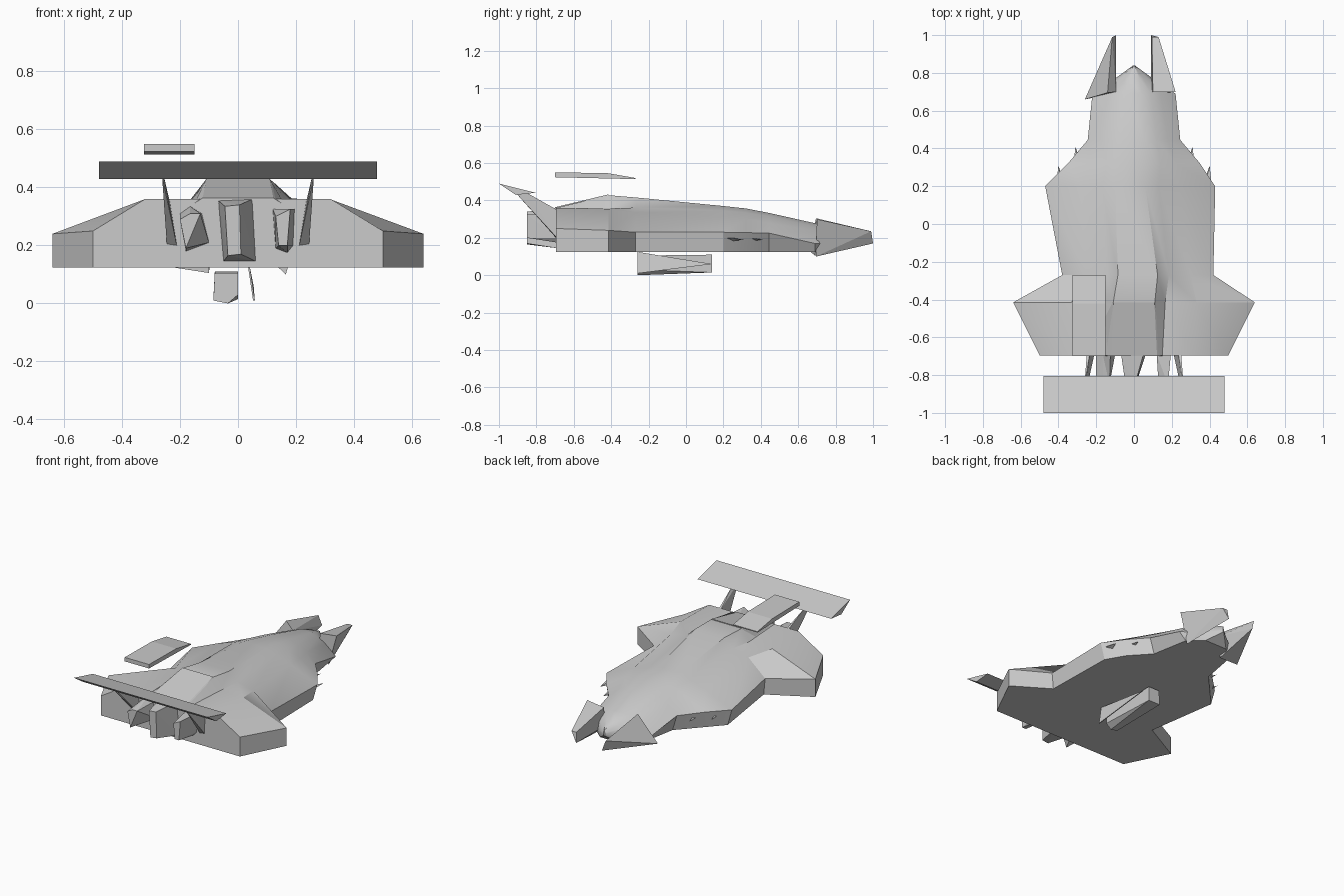
import bpy, bmesh
from math import radians


def finish(name, bm, smooth=0):
    bmesh.ops.recalc_face_normals(bm, faces=bm.faces[:])
    me = bpy.data.meshes.new(name)
    bm.to_mesh(me)
    bm.free()
    ob = bpy.data.objects.new(name, me)
    bpy.context.collection.objects.link(ob)
    if smooth:
        bpy.ops.object.select_all(action='DESELECT')
        ob.select_set(True)
        bpy.context.view_layer.objects.active = ob
        bpy.ops.object.shade_smooth_by_angle(angle=radians(smooth))
    return ob


def solid(name, pts):
    """Faceted convex block around a few corner points."""
    bm = bmesh.new()
    for p in pts:
        bm.verts.new(p)
    r = bmesh.ops.convex_hull(bm, input=bm.verts[:])
    junk = [v for v in r['geom_interior'] if isinstance(v, bmesh.types.BMVert)]
    if junk:
        bmesh.ops.delete(bm, geom=junk, context='VERTS')
    bmesh.ops.dissolve_limit(bm, angle_limit=0.01, verts=bm.verts[:], edges=bm.edges[:])
    return finish(name, bm)


def slab(name, profile, x0, x1):
    """Side profile in (y, z) stretched from x0 to x1."""
    return solid(name, [(x, y, z) for x in (x0, x1) for y, z in profile])


def loft(name, rings, smooth):
    bm = bmesh.new()
    rows = [[bm.verts.new(p) for p in ring] for ring in rings]
    n = len(rows[0])
    for a, b in zip(rows, rows[1:]):
        for i in range(n):
            j = (i + 1) % n
            bm.faces.new((a[i], a[j], b[j], b[i]))
    bm.faces.new(rows[0])
    bm.faces.new(rows[-1][::-1])
    bmesh.ops.remove_doubles(bm, verts=bm.verts[:], dist=0.001)
    return finish(name, bm, smooth)


# Hull: y, side shift, bottom width, then belt, shoulder, spine foot and ridge as width, z
stations = [
    (-0.695, 0.0, 0.50, 0.50, 0.25, 0.32, 0.360, 0.15, 0.360, 0.12, 0.360),
    (-0.415, 0.0, 0.64, 0.64, 0.24, 0.33, 0.355, 0.165, 0.357, 0.11, 0.428),
    (-0.27, 0.02, 0.39, 0.40, 0.23, 0.28, 0.335, 0.165, 0.362, 0.105, 0.416),
    (0.20, -0.02, 0.42, 0.45, 0.23, 0.26, 0.310, 0.15, 0.345, 0.08, 0.370),
    (0.32, 0.0, 0.33, 0.35, 0.228, 0.22, 0.300, 0.14, 0.335, 0.07, 0.357),
    (0.445, 0.0, 0.215, 0.245, 0.225, 0.18, 0.280, 0.12, 0.315, 0.06, 0.333),
    (0.69, 0.0, 0.17, 0.22, 0.17, 0.14, 0.235, 0.09, 0.260, 0.04, 0.278),
    (0.77, 0.0, 0.08, 0.10, 0.17, 0.075, 0.220, 0.05, 0.235, 0.03, 0.250),
    (0.84, 0.0, 0.004, 0.004, 0.19, 0.004, 0.200, 0.003, 0.21, 0.002, 0.220),
]
rings = []
for y, dx, lw, bw, bz, sw, sz, fw, fz, rw, rz in stations:
    half = [(lw, 0.124 if y < 0.8 else 0.18), (bw, bz), (sw, sz), (fw, fz), (rw, rz)]
    rings.append([(dx + w, y, z) for w, z in half]
                 + [(dx - w, y, z) for w, z in reversed(half)])
loft("hull", rings, 30)

# Raised ramp leading up to the spine
solid("canopy_ramp", [(s * x, y, z) for s in (-1, 1) for x, y, z in
      ((0.15, -0.70, 0.345), (0.122, -0.70, 0.364), (0.165, -0.415, 0.345),
       (0.108, -0.415, 0.432))])

# Wide spoiler and its two struts
slab("spoiler", [(-1.0, 0.49), (-0.805, 0.441), (-0.91, 0.43)], -0.48, 0.48)
for s, n in ((-1, "left"), (1, "right")):
    solid("spoiler_strut_" + n, [
        (s * 0.262, -0.91, 0.44), (s * 0.256, -0.90, 0.44), (s * 0.262, -0.85, 0.44),
        (s * 0.21, -0.69, 0.195), (s * 0.245, -0.69, 0.20), (s * 0.25, -0.69, 0.35),
        (s * 0.235, -0.69, 0.35)])

# Three tapered engine pods
pods = {
    "engine_left": ([(-0.20, 0.29), (-0.165, 0.31), (-0.13, 0.31), (-0.18, 0.19)],
                    [(-0.20, 0.31), (-0.165, 0.335), (-0.125, 0.31), (-0.10, 0.21),
                     (-0.18, 0.18)]),
    "engine_middle": ([(-0.045, 0.335), (0.005, 0.34), (0.01, 0.17), (-0.035, 0.165)],
                      [(-0.068, 0.355), (0.05, 0.36), (0.062, 0.145), (-0.05, 0.145)]),
    "engine_right": ([(0.13, 0.30), (0.18, 0.325), (0.17, 0.20), (0.14, 0.20)],
                     [(0.12, 0.325), (0.195, 0.325), (0.19, 0.20), (0.17, 0.175), (0.13, 0.19)]),
}
for n, (tip, base) in pods.items():
    solid(n, [(x, -0.85, z) for x, z in tip] + [(x, -0.69, z) for x, z in base])

# Two uneven prongs at the far end
solid("prong_right", [(0.10, 0.70, 0.285), (0.22, 0.70, 0.30), (0.165, 0.695, 0.10),
                      (0.09, 0.70, 0.17), (0.09, 1.0, 0.17), (0.095, 0.99, 0.235),
                      (0.13, 0.99, 0.235)])
solid("prong_left", [(-0.26, 0.66, 0.13), (-0.10, 0.69, 0.105), (-0.14, 0.695, 0.305),
                     (-0.095, 0.70, 0.25), (-0.095, 1.0, 0.17), (-0.115, 0.99, 0.235)])

# Loose roof panel
slab("floating_panel", [(-0.70, 0.55), (-0.42, 0.546), (-0.27, 0.52), (-0.27, 0.514),
                        (-0.70, 0.524)], -0.325, -0.15)

# Belly pod and blade
solid("belly_pod", [(-0.085, -0.26, 0.01), (-0.08, -0.26, 0.105), (0.0, -0.26, 0.105),
                    (-0.035, -0.26, 0.0), (0.0, -0.26, 0.03), (-0.085, 0.14, 0.015),
                    (0.0, 0.14, 0.015), (-0.08, 0.14, 0.11), (0.0, 0.14, 0.11)])
solid("belly_blade", [(x + d, y, z) for d in (0, 0.006) for x, y, z in
      ((0.035, -0.26, 0.125), (0.052, -0.26, 0.01), (0.048, 0.14, 0.06))])

# Small strakes on the flanks
for s, n in ((-1, "left"), (1, "right")):
    for k, (x, y) in enumerate(((0.40, 0.22), (0.31, 0.32))):
        solid(f"side_strake_{n}_{k}", [
            (s * (x - 0.03), y, 0.18), (s * (x + 0.01), y, 0.20),
            (s * x, y + 0.09, 0.19), (s * (x - 0.02), y, 0.205)])
